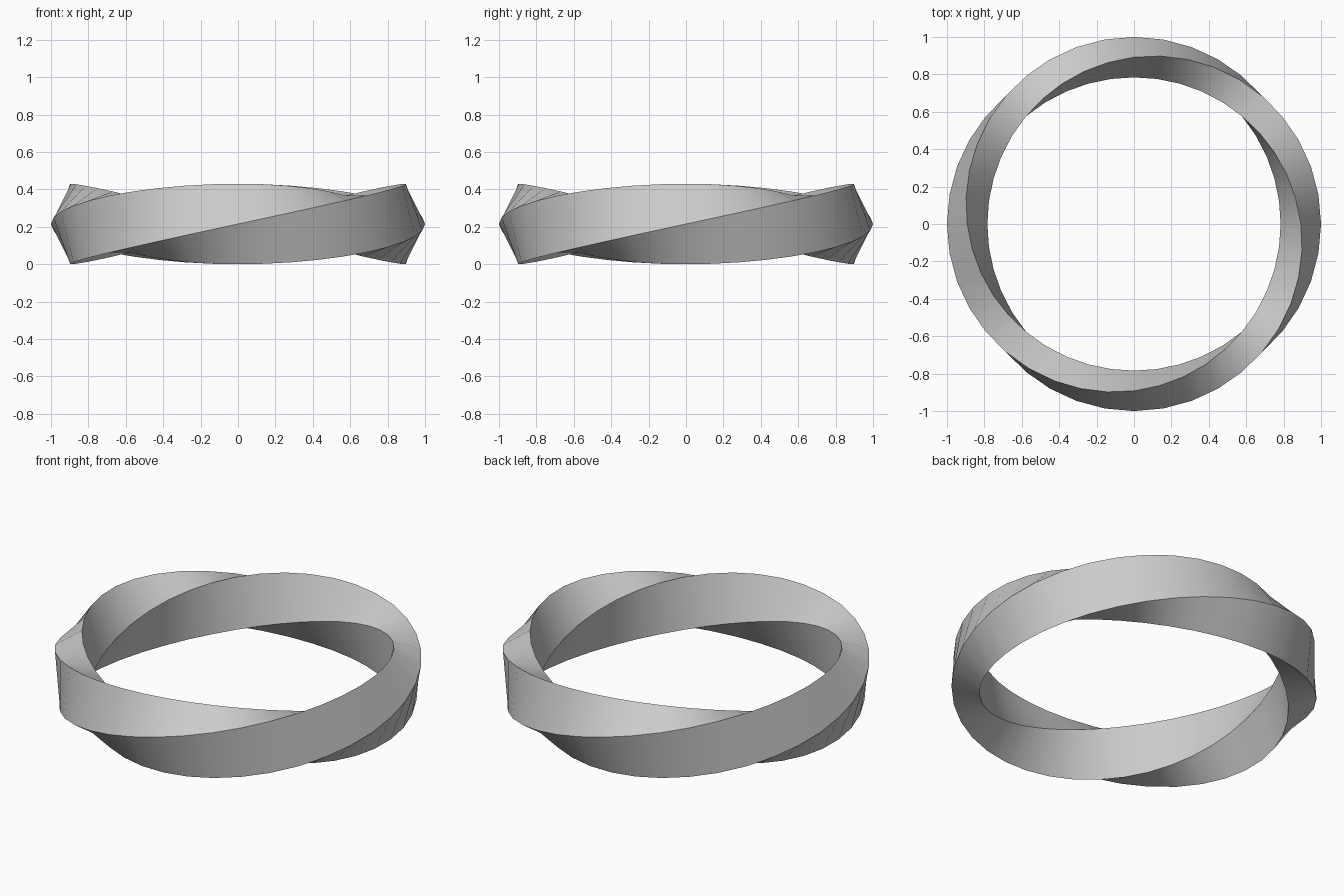
import bpy, bmesh
from math import sin, cos, pi

cube = bpy.data.objects.get("Cube")
if cube:
    bpy.data.objects.remove(cube, do_unlink=True)

SEGMENTS, SIDES = 40, 4
RING_RADIUS, HALF_WIDTH, HALF_HEIGHT = 0.892, 0.108, 0.215

# Grey material
grey = bpy.data.materials.new("grey")
grey.use_nodes = True
colour = (0.6, 0.6, 0.6, 1)
grey.diffuse_color = colour
grey.node_tree.nodes["Principled BSDF"].inputs["Base Color"].default_value = colour


def section(i):
    """Four-cornered section that makes one full twist around the ring."""
    turn = 2 * pi * i / SEGMENTS
    for k in range(SIDES):
        twist = turn + 2 * pi * k / SIDES
        r = RING_RADIUS + HALF_WIDTH * cos(twist)
        yield (r * sin(turn), -r * cos(turn), HALF_HEIGHT * (1 + sin(twist)))


# Twisted ring: bridge each section to the next
bm = bmesh.new()
rings = [[bm.verts.new(p) for p in section(i)] for i in range(SEGMENTS)]
for i, ring in enumerate(rings):
    after = rings[(i + 1) % SEGMENTS]
    for k in range(SIDES):
        n = (k + 1) % SIDES
        bm.faces.new((ring[k], after[k], after[n], ring[n]))
bmesh.ops.recalc_face_normals(bm, faces=bm.faces)
mesh = bpy.data.meshes.new("twisted_ring")
bm.to_mesh(mesh)
bm.free()
mesh.materials.append(grey)

obj = bpy.data.objects.new("twisted_ring", mesh)
bpy.context.collection.objects.link(obj)
for other in bpy.context.selected_objects:
    other.select_set(False)
obj.select_set(True)
bpy.context.view_layer.objects.active = obj
bpy.ops.object.shade_smooth_by_angle(angle=pi / 6)
